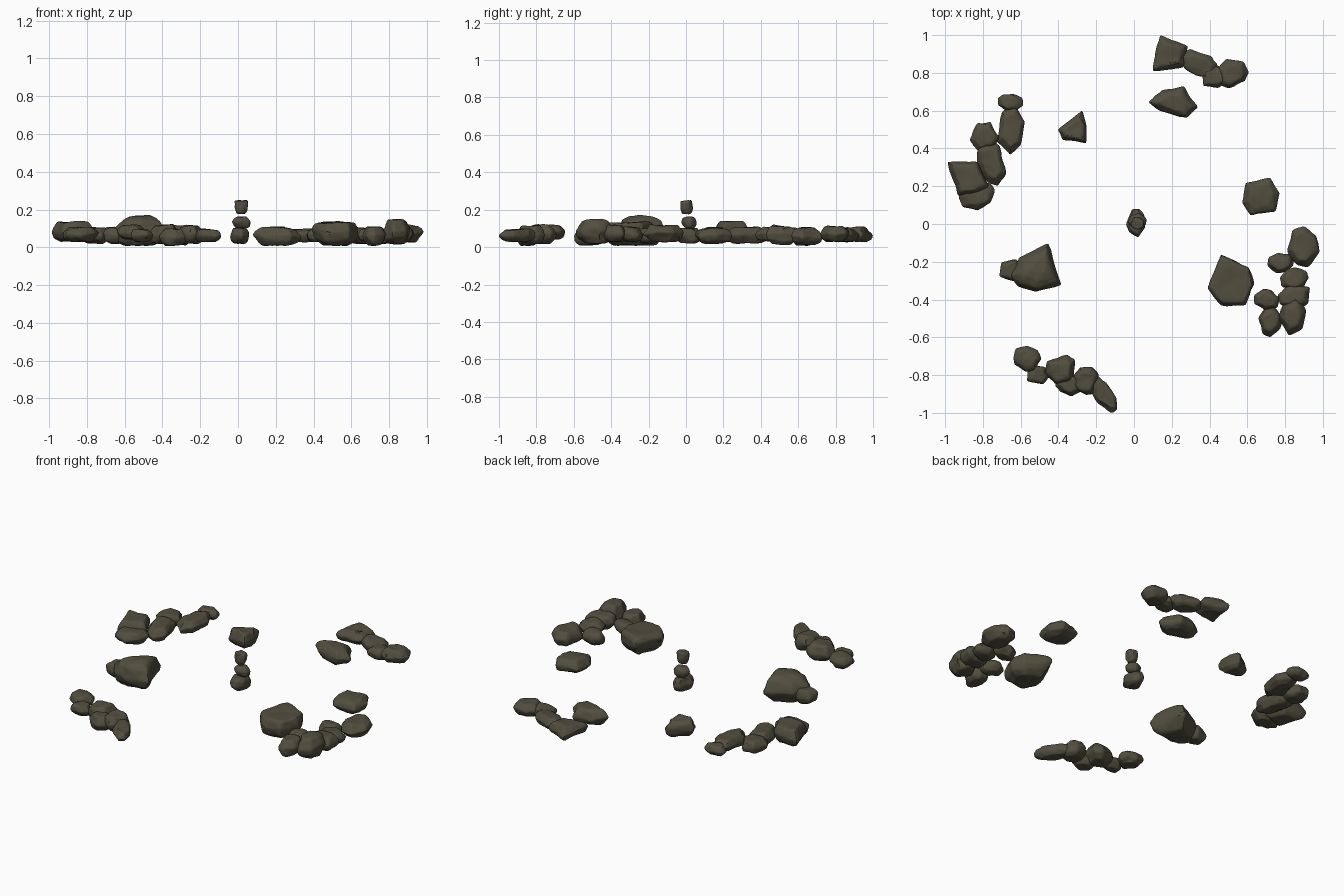
import bpy, bmesh, math, random
from mathutils import Vector, noise

if "Cube" in bpy.data.objects:
    bpy.data.objects.remove(bpy.data.objects["Cube"])

stone = bpy.data.materials.new("dark olive stone")
stone.diffuse_color = (0.085, 0.075, 0.049, 1)
stone.use_nodes = True
stone.node_tree.nodes["Principled BSDF"].inputs["Base Color"].default_value = stone.diffuse_color


def rock(name, outline, z0, z1, top=0.6, shift=(0, 0), seed=0):
    """Faceted boulder: stacked copies of an outline, hulled, bevelled and roughened."""
    rnd = random.Random(seed)
    cx = sum(p[0] for p in outline) / len(outline)
    cy = sum(p[1] for p in outline) / len(outline)
    h = z1 - z0
    bm = bmesh.new()
    for t, s, jit in ((0, .6, .1), (.22, .9, .06), (.5, 1.02, 0), (.75, (1 + top) / 2 + .05, .06), (1, top, .06)):
        for x, y in outline:
            k = s * (1 + rnd.uniform(-jit, jit))
            z = z0 + h * t
            if 0 < t < 1:
                z += h * rnd.uniform(-.1, .1)
            elif t == 1:
                z -= h * rnd.uniform(0, .1)
            bm.verts.new((cx + (x - cx) * k + shift[0] * t, cy + (y - cy) * k + shift[1] * t, z))
    hull = bmesh.ops.convex_hull(bm, input=bm.verts[:])
    bmesh.ops.delete(bm, geom=list({g for g in hull["geom_interior"] if isinstance(g, bmesh.types.BMVert)}), context='VERTS')
    bmesh.ops.dissolve_limit(bm, angle_limit=math.radians(14), verts=bm.verts[:], edges=bm.edges[:])
    bmesh.ops.bevel(bm, geom=bm.edges[:], offset=h * .07, segments=2, profile=.5, affect='EDGES', clamp_overlap=True)
    bmesh.ops.triangulate(bm, faces=bm.faces[:])
    for _ in range(2):
        long_edges = [e for e in bm.edges if e.calc_length() > .025]
        bmesh.ops.subdivide_edges(bm, edges=long_edges, cuts=1)
        bmesh.ops.triangulate(bm, faces=bm.faces[:])
    bmesh.ops.recalc_face_normals(bm, faces=bm.faces[:])
    bm.normal_update()
    off = Vector((seed * 3.1, seed * 1.7, 0))
    moves = [(v, v.normal * noise.fractal(v.co * 16 + off, 1, 2, 3) * .006) for v in bm.verts]
    for v, d in moves:
        v.co += d
        v.co.z = max(v.co.z, .006)
    me = bpy.data.meshes.new(name)
    bm.to_mesh(me)
    bm.free()
    me.materials.append(stone)
    ob = bpy.data.objects.new(name, me)
    bpy.context.collection.objects.link(ob)
    bpy.ops.object.select_all(action='DESELECT')
    ob.select_set(True)
    bpy.context.view_layer.objects.active = ob
    bpy.ops.object.shade_smooth_by_angle(angle=math.radians(38))


def chunk(name, x, y, rx, ry, rot, z0, z1, seed, top=.65):
    """Rock with an irregular oval outline of half-size rx, ry turned by rot degrees."""
    rnd = random.Random(seed)
    n = rnd.choice((6, 7, 8))
    pts = []
    for i in range(n):
        a = (i + rnd.uniform(-.25, .25)) * math.tau / n + .4
        pts.append((math.cos(a), math.sin(a)))
    lo = [min(p[k] for p in pts) for k in (0, 1)]
    hi = [max(p[k] for p in pts) for k in (0, 1)]
    c, s = math.cos(math.radians(rot)), math.sin(math.radians(rot))
    out = []
    for p in pts:
        u = ((p[0] - lo[0]) / (hi[0] - lo[0]) * 2 - 1) * rx
        v = ((p[1] - lo[1]) / (hi[1] - lo[1]) * 2 - 1) * ry
        out.append((x + u * c - v * s, y + u * s + v * c))
    rock(name, out, z0, z1, top, seed=seed)


# Lone boulders
rock("southwest_boulder", [(-.66, -.27), (-.62, -.18), (-.465, -.1), (-.43, -.2), (-.395, -.32), (-.53, -.36), (-.63, -.33)],
     .01, .17, .52, (.02, .0), 1)
chunk("southwest_boulder_foot", -.64, -.245, .075, .06, 0, .02, .11, 2)
rock("east_boulder", [(.46, -.165), (.61, -.23), (.635, -.32), (.59, -.43), (.46, -.43), (.39, -.34)], .01, .14, .85, seed=3)
rock("northeast_boulder", [(.59, .22), (.72, .245), (.77, .16), (.75, .07), (.62, .045), (.57, .11)], .02, .105, .65, seed=4)
rock("north_boulder", [(.075, .645), (.15, .71), (.265, .725), (.335, .62), (.28, .56), (.13, .6)], .01, .11, .55, seed=5)
rock("northwest_boulder", [(-.4, .5), (-.275, .6), (-.25, .52), (-.255, .43), (-.38, .445)], .015, .12, .6, seed=6)

# Stacked stones in the centre
chunk("cairn_bottom", .01, .005, .05, .075, 0, .02, .105, 7, .75)
chunk("cairn_middle", .017, .015, .048, .04, 0, .1, .165, 8, .5)
chunk("cairn_top", .015, 0, .036, .034, 0, .178, .25, 9, .9)

# Broken ring walls: x, y, half length, half width, turn, bottom, top
walls = {
    "west_wall": [
        (-.655, .645, .066, .045, 0, .04, .1), (-.65, .5, .068, .13, -5, .03, .11),
        (-.79, .46, .07, .085, -20, .03, .11), (-.76, .32, .07, .125, 15, .02, .11),
        (-.83, .15, .1, .07, 25, .03, .11)],
    "south_wall": [
        (-.57, -.71, .07, .065, -30, .04, .12), (-.51, -.8, .06, .055, 20, .03, .1),
        (-.39, -.77, .08, .08, 0, .02, .12), (-.34, -.85, .075, .055, -20, .01, .1),
        (-.25, -.83, .07, .075, 10, .02, .12), (-.165, -.9, .11, .05, -55, .03, .1)],
    "east_wall": [
        (.895, -.125, .085, .11, 10, .03, .12), (.775, -.205, .07, .058, 15, .02, .1),
        (.85, -.29, .075, .06, 20, .03, .11), (.85, -.38, .09, .075, 15, .03, .12),
        (.7, -.4, .068, .055, -15, .03, .1), (.72, -.52, .06, .08, 0, .01, .11),
        (.84, -.485, .07, .11, -8, .02, .15)],
    "north_wall": [
        (.34, .85, .1, .065, -25, .03, .1), (.43, .78, .07, .06, 10, .03, .1),
        (.52, .8, .088, .075, 35, .03, .115)],
}
for w, (wall, stones) in enumerate(walls.items()):
    for i, s in enumerate(stones):
        chunk(f"{wall}_stone_{i + 1}", *s, seed=20 + w * 10 + i)
rock("west_wall_capstone", [(-.99, .33), (-.9, .33), (-.83, .33), (-.77, .2), (-.83, .16), (-.93, .15)], .03, .14, .75, seed=61)
rock("north_wall_endstone", [(.14, 1.0), (.28, .94), (.27, .83), (.1, .81), (.11, .9)], .03, .11, .65, seed=62)
